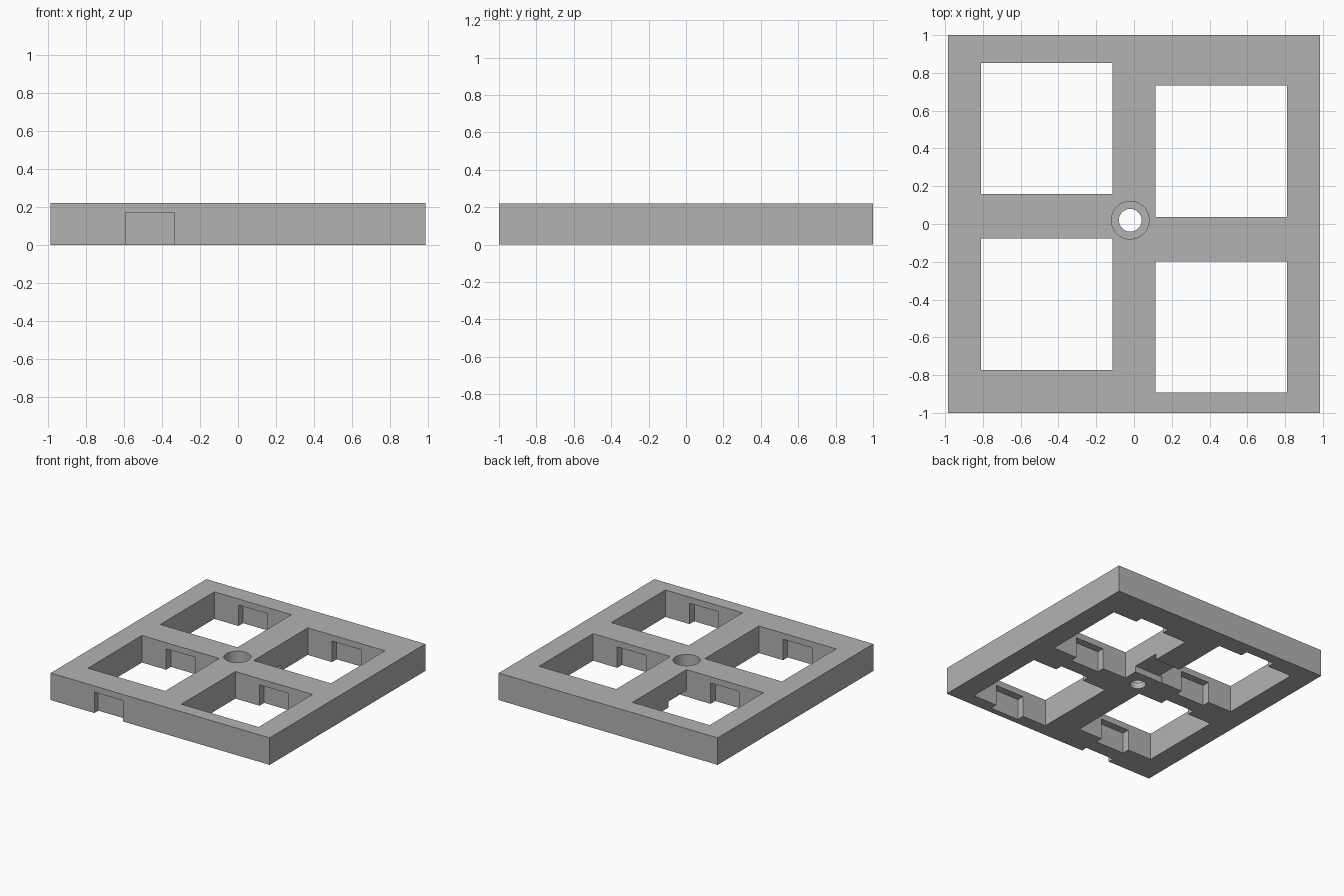
import bpy
import math

if "Cube" in bpy.data.objects:
    bpy.data.objects.remove(bpy.data.objects["Cube"], do_unlink=True)

HEIGHT = 0.22
WINDOW_X = 0.4625      # window centre distance from the middle
WINDOW_HALF = 0.3475
CLIP_HALF = 0.13
CLIP_HEIGHT = 0.17
CLIP_DEPTH = 0.06


def box(name, x0, x1, y0, y1, z0, z1):
    bpy.ops.mesh.primitive_cube_add(
        size=1, location=((x0 + x1) / 2, (y0 + y1) / 2, (z0 + z1) / 2))
    ob = bpy.context.object
    ob.name = name
    ob.scale = (x1 - x0, y1 - y0, z1 - z0)
    bpy.ops.object.transform_apply(location=True, rotation=False, scale=True)
    return ob


def cylinder(name, radius, z0, z1):
    bpy.ops.mesh.primitive_cylinder_add(
        vertices=48, radius=radius, depth=z1 - z0,
        location=(-0.02, 0.02, (z0 + z1) / 2))
    bpy.context.object.name = name
    return bpy.context.object


# Solid plate
plate = box("switch_plate", -0.985, 0.985, -1, 1, 0, HEIGHT)
cutters = []

# Four windows in two staggered columns, with clip pockets front and back
for cx, centres in ((-WINDOW_X, (-0.425, 0.505)), (WINDOW_X, (-0.545, 0.385))):
    for cy in centres:
        cutters.append(box("window_cutter", cx - WINDOW_HALF, cx + WINDOW_HALF,
                           cy - WINDOW_HALF, cy + WINDOW_HALF, -0.1, 0.4))
        reach = WINDOW_HALF + CLIP_DEPTH
        cutters.append(box("clip_pocket_cutter", cx - CLIP_HALF, cx + CLIP_HALF,
                           cy - reach, cy + reach, -0.1, CLIP_HEIGHT))

# Half pocket on the front edge
cutters.append(box("front_pocket_cutter", -WINDOW_X - CLIP_HALF,
                   -WINDOW_X + CLIP_HALF, -1.1, -0.95, -0.1, CLIP_HEIGHT))

# Shallow channel under the middle bar
cutters.append(box("channel_cutter", -0.14, 0.14, 0.155, 0.39, -0.1, 0.05))

# Screw hole with a recess for the head
cutters.append(cylinder("screw_hole_cutter", 0.06, -0.1, 0.4))
cutters.append(cylinder("screw_head_cutter", 0.1, 0.05, 0.4))

# Cut everything out of the plate
bpy.ops.object.select_all(action='DESELECT')
bpy.context.view_layer.objects.active = plate
plate.select_set(True)
for cutter in cutters:
    cutter.hide_render = True
    mod = plate.modifiers.new("cut", 'BOOLEAN')
    mod.operation = 'DIFFERENCE'
    mod.solver = 'EXACT'
    mod.object = cutter
    bpy.ops.object.modifier_apply(modifier=mod.name)
    bpy.data.objects.remove(cutter, do_unlink=True)

# Plain grey finish
grey = bpy.data.materials.new("plain_grey")
grey.use_nodes = True
colour = (0.45, 0.45, 0.45, 1)
grey.diffuse_color = colour
grey.node_tree.nodes["Principled BSDF"].inputs["Base Color"].default_value = colour
plate.data.materials.clear()
plate.data.materials.append(grey)
bpy.ops.object.shade_smooth_by_angle(angle=math.radians(30))
